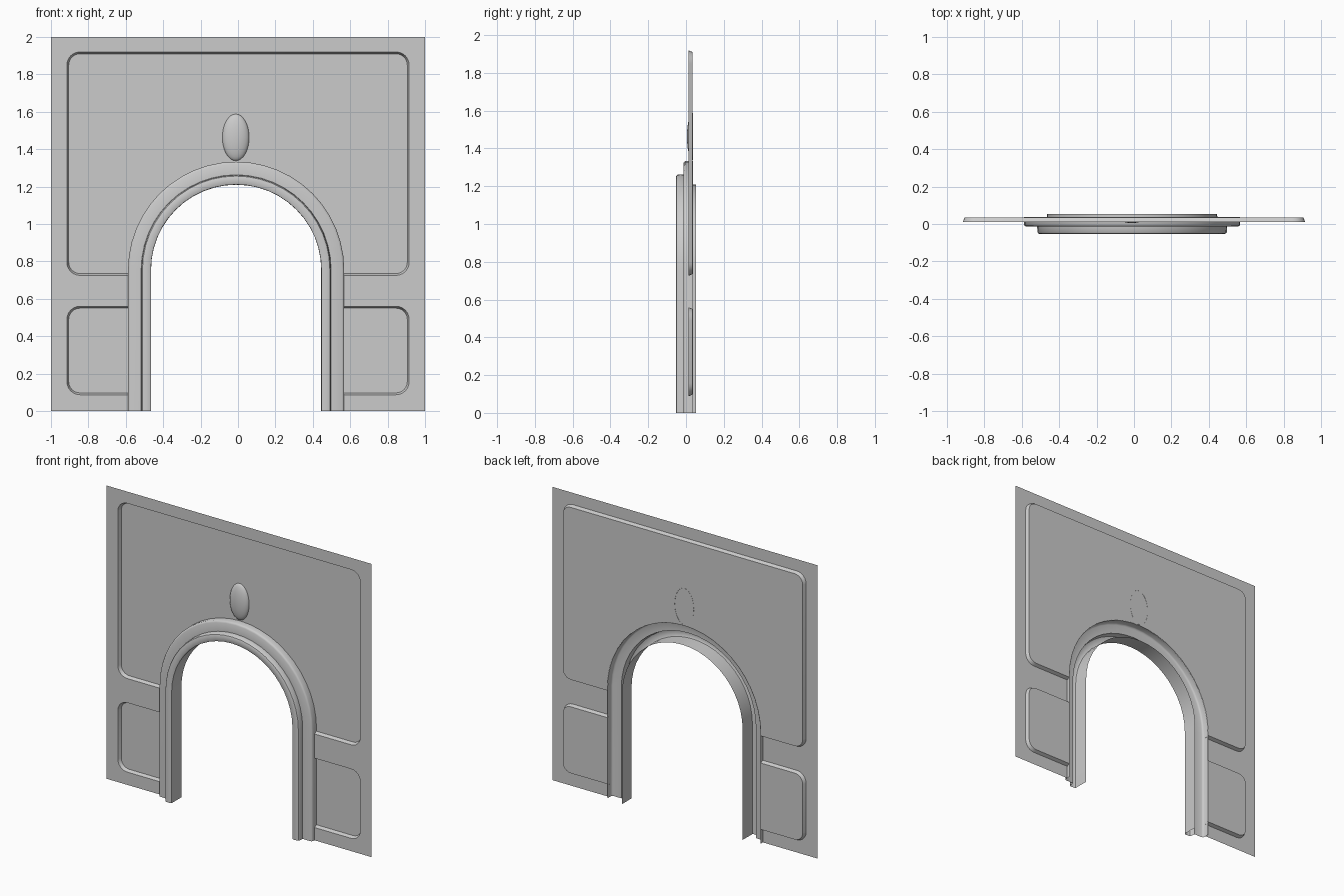
import bpy, bmesh, math

cube = bpy.data.objects.get("Cube")
if cube:
    bpy.data.objects.remove(cube, do_unlink=True)

GREY = (0.6, 0.6, 0.6, 1)
stone = bpy.data.materials.new("stone grey")
stone.use_nodes = True
stone.diffuse_color = GREY
stone.node_tree.nodes["Principled BSDF"].inputs["Base Color"].default_value = GREY

ARCH_X, SPRING = -0.01, 0.755      # arch centre line and springing height
OPENING = 0.577                    # radius of the hole in the wall
FRONT, BACK = 0.012, 0.035         # wall plane and recessed panel plane
EDGE, STEP, CORNER = 0.915, 0.01, 0.07
LEFT, RIGHT = ARCH_X + OPENING, ARCH_X - OPENING


def add_object(name, bm, smooth=None):
    """Turn the sheet to the front and link it."""
    bm.normal_update()
    if sum(f.normal.y * f.calc_area() for f in bm.faces) > 0:
        bmesh.ops.reverse_faces(bm, faces=bm.faces[:])
    mesh = bpy.data.meshes.new(name)
    bm.to_mesh(mesh)
    bm.free()
    mesh.materials.append(stone)
    obj = bpy.data.objects.new(name, mesh)
    bpy.context.collection.objects.link(obj)
    if smooth:
        bpy.ops.object.select_all(action='DESELECT')
        obj.select_set(True)
        bpy.context.view_layer.objects.active = obj
        bpy.ops.object.shade_smooth_by_angle(angle=math.radians(smooth))
    return obj


def fill(bm, points, y):
    face = bm.faces.new([bm.verts.new((x, y, z)) for x, z in points])
    bm.normal_update()
    bmesh.ops.triangulate(bm, faces=[face])


def bridge(bm, path_a, path_b):
    rows = [[bm.verts.new(p) for p in path] for path in (path_a, path_b)]
    for i in range(len(path_a) - 1):
        bm.faces.new((rows[0][i], rows[0][i + 1], rows[1][i + 1], rows[1][i]))


def arch(radius, steps=24):
    """Path from the foot at +x over the arch to the foot at -x."""
    arc = [(ARCH_X + radius * math.cos(math.pi * i / steps),
            SPRING + radius * math.sin(math.pi * i / steps)) for i in range(steps + 1)]
    return [(ARCH_X + radius, 0)] + arc + [(ARCH_X - radius, 0)]


def corner(x, z, start, inset):
    """Rounded corner, turning a quarter anticlockwise from start."""
    r = CORNER - inset
    return [(x + r * math.cos(math.radians(start + 15 * i)),
             z + r * math.sin(math.radians(start + 15 * i))) for i in range(7)]


def side_path(z0, z1, inset):
    """Lower panel edge at +x, bottom to top."""
    x = EDGE - CORNER
    return ([(LEFT, z0 + inset)] + corner(x, z0 + CORNER, -90, inset)
            + corner(x, z1 - CORNER, 0, inset) + [(LEFT, z1 - inset)])


def upper_path(inset):
    """Upper panel edge, anticlockwise from the arch at +x."""
    x, z0, z1 = EDGE - CORNER, 0.725 + CORNER, 1.92 - CORNER
    return ([(LEFT, z0 - CORNER + inset)] + corner(x, z0, -90, inset)
            + corner(x, z1, 0, inset) + corner(-x, z1, 90, inset)
            + corner(-x, z0, 180, inset) + [(RIGHT, z0 - CORNER + inset)])


def mirrored(path):
    """Lower panel edge at -x, top to bottom; ends stay on the opening."""
    flipped = [(-x, z) for x, z in path[::-1]]
    flipped[0], flipped[-1] = (RIGHT, flipped[0][1]), (RIGHT, flipped[-1][1])
    return flipped


low_outer, low_inner = side_path(0.087, 0.56, 0), side_path(0.087, 0.56, STEP)
up_outer, up_inner = upper_path(0), upper_path(STEP)

# Wall border and rails
bm = bmesh.new()
outline = [(RIGHT, 0), (-1, 0), (-1, 2), (1, 2), (1, 0), (LEFT, 0)]
fill(bm, outline + low_outer + up_outer + mirrored(low_outer), FRONT)
add_object("wall_border", bm)


def panel(name, outer, inner, face_outline):
    bm = bmesh.new()
    fill(bm, face_outline, BACK)
    add_object(name, bm)
    bm = bmesh.new()
    bridge(bm, [(x, FRONT, z) for x, z in outer], [(x, BACK, z) for x, z in inner])
    add_object(name + "_edge", bm, 40)


# Recessed panels, each with a sloped edge
foot = up_inner[0][1]
arch_top = [p for p in arch(OPENING) if p[1] > foot]
panel("upper_panel", up_outer, up_inner, up_inner + arch_top[::-1])
panel("left_lower_panel", low_outer, low_inner, low_inner)
panel("right_lower_panel", mirrored(low_outer), mirrored(low_inner), mirrored(low_inner))

# Stepped arch moulding with its reveal: (radius, depth)
profile = [(0.578, 0.037), (0.578, -0.004), (0.574, -0.01), (0.566, -0.014),
           (0.508, -0.014), (0.506, -0.044), (0.501, -0.051), (0.492, -0.054),
           (0.462, -0.054), (0.456, -0.05), (0.455, 0.054)]
bm = bmesh.new()
rows = [[bm.verts.new((x, y, z)) for x, z in arch(r)] for r, y in profile]
for a, b in zip(rows, rows[1:]):
    for i in range(len(a) - 1):
        bm.faces.new((a[i], a[i + 1], b[i + 1], b[i]))
add_object("arch_moulding", bm, 35)

# Oval boss above the arch
bm = bmesh.new()
bmesh.ops.create_uvsphere(bm, u_segments=32, v_segments=16, radius=1)
behind = [v for v in bm.verts if v.co.y > 0.001]
bmesh.ops.delete(bm, geom=behind, context='VERTS')
bmesh.ops.scale(bm, vec=(0.072, 0.031, 0.125), verts=bm.verts)
boss = add_object("oval_boss", bm, 60)
boss.location = (-0.012, 0.036, 1.463)
